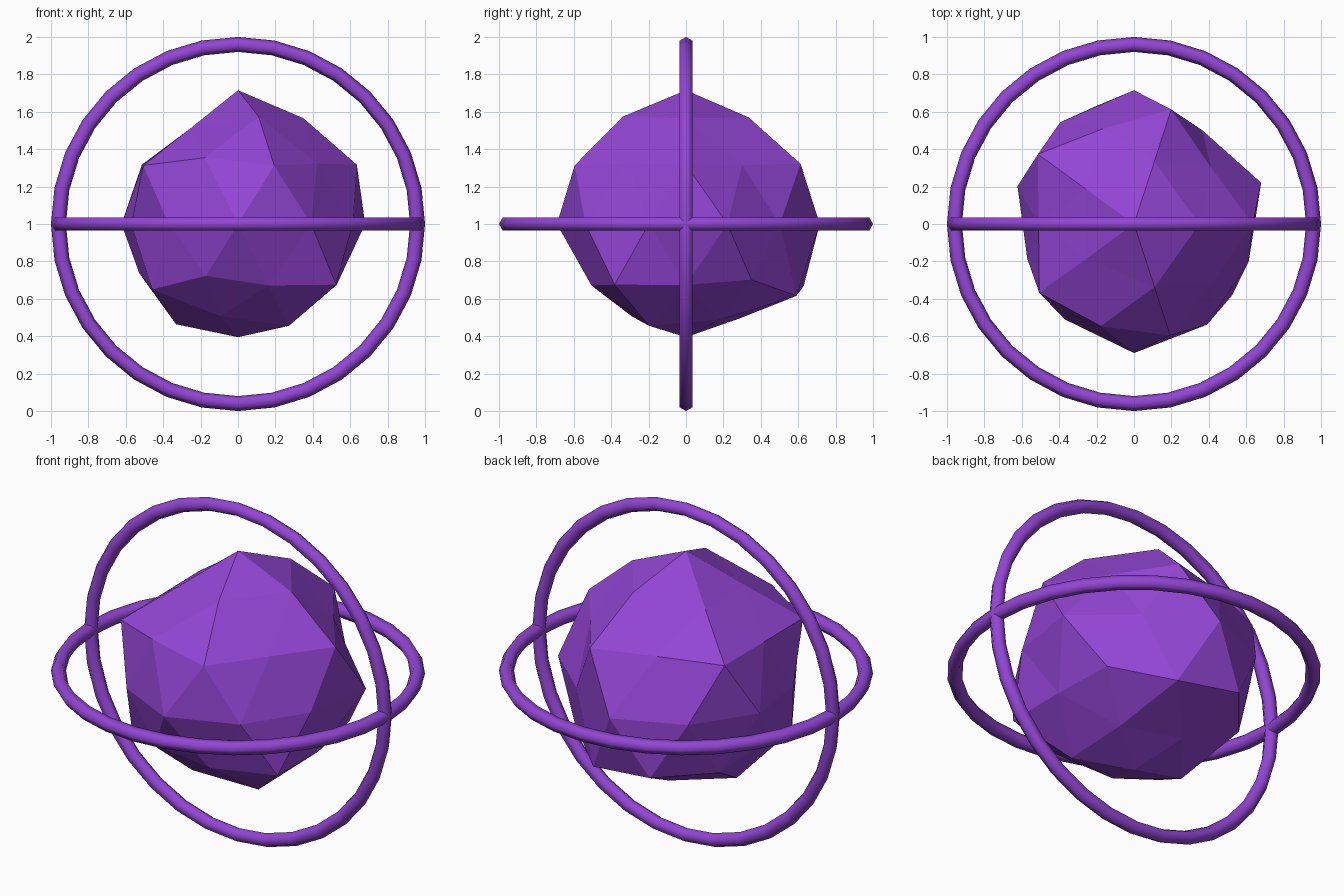
import bpy, bmesh, math

if "Cube" in bpy.data.objects:
    bpy.data.objects.remove(bpy.data.objects["Cube"])

purple = bpy.data.materials.new("purple")
purple.diffuse_color = (0.29, 0.06, 0.66, 1)
purple.use_nodes = True
purple.node_tree.nodes["Principled BSDF"].inputs["Base Color"].default_value = purple.diffuse_color

# Crystal radii, ring by ring from top to bottom, each ring anticlockwise from +x
RADII = [
    0.715,
    0.665, 0.67, 0.60, 0.60, 0.675,
    0.60, 0.63, 0.60, 0.675, 0.615,
    0.71, 0.72, 0.71, 0.70, 0.70,
    0.715, 0.62, 0.715, 0.672, 0.655, 0.60, 0.63, 0.69, 0.665, 0.645,
    0.665, 0.74, 0.59, 0.62, 0.725,
    0.62, 0.73, 0.66, 0.665, 0.625,
    0.60, 0.59, 0.63, 0.58, 0.64,
    0.605,
]


def ring_order(v):
    angle = round(math.degrees(math.atan2(v.co.y, v.co.x))) % 360
    return (-round(v.co.normalized().z, 2), angle)


# Rough faceted crystal core
bm = bmesh.new()
bmesh.ops.create_icosphere(bm, subdivisions=2, radius=1)
for v, r in zip(sorted(bm.verts, key=ring_order), RADII):
    v.co = v.co.normalized() * r
mesh = bpy.data.meshes.new("crystal_core")
bm.to_mesh(mesh)
bm.free()
core = bpy.data.objects.new("crystal_core", mesh)
core.location.z = 1
bpy.context.collection.objects.link(core)
mesh.materials.append(purple)

# Two crossed rings with six-sided section
for name, tilt in (("level_ring", 0), ("upright_ring", math.pi / 2)):
    bpy.ops.mesh.primitive_torus_add(
        major_radius=0.96, minor_radius=0.04, major_segments=32, minor_segments=6,
        location=(0, 0, 1), rotation=(tilt, 0, 0))
    ring = bpy.context.object
    ring.name = name
    ring.data.materials.append(purple)
    bpy.ops.object.shade_smooth()
